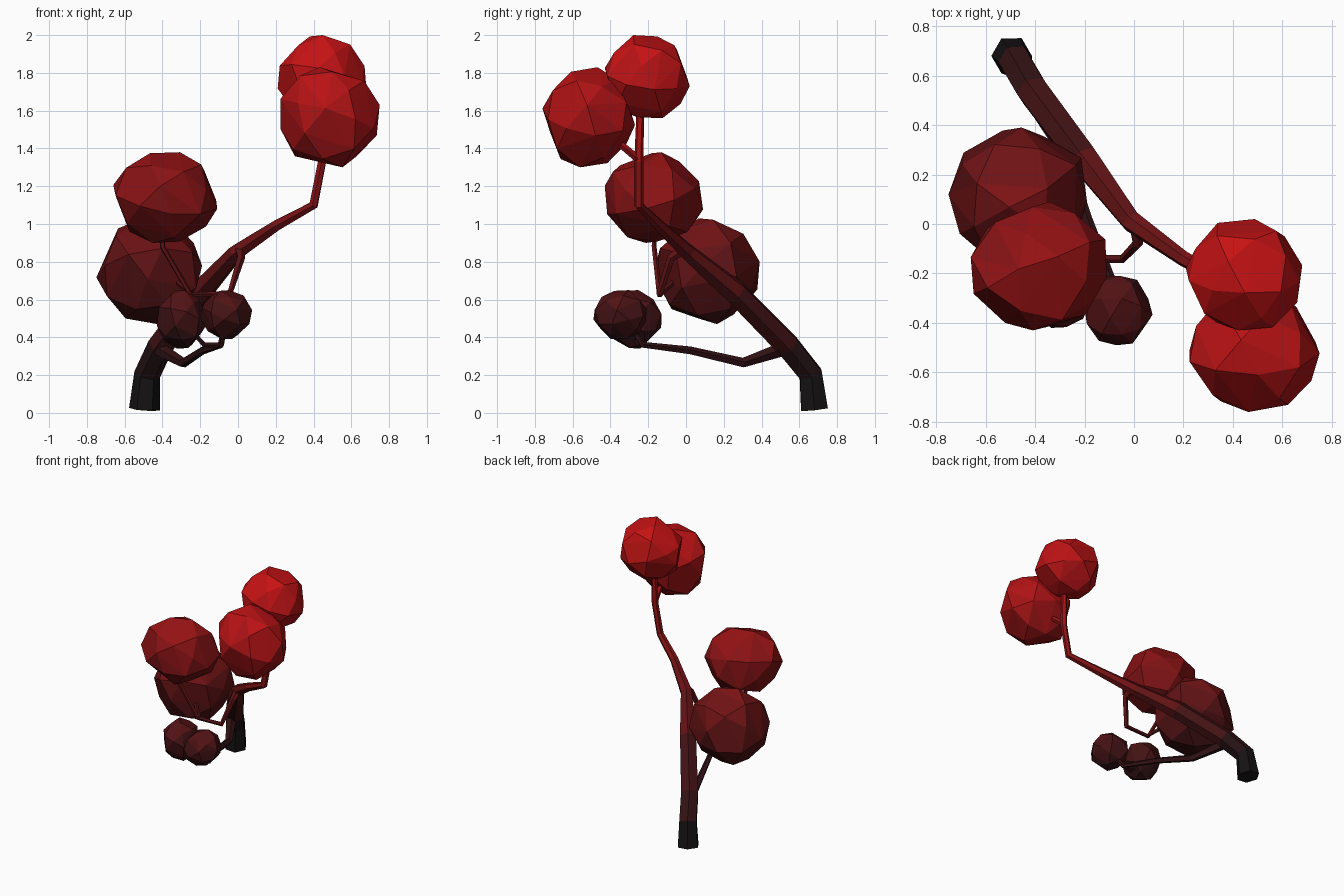
import bpy, bmesh, math, random
from mathutils import Vector

if "Cube" in bpy.data.objects:
    bpy.data.objects.remove(bpy.data.objects["Cube"])

random.seed(4)
BANDS = 14
mats = []
# Colour ramp from black at the ground to red at the top
for i in range(BANDS):
    t = (i + 0.5) / BANDS
    m = bpy.data.materials.new("red_band_%02d" % i)
    m.diffuse_color = (0.006 + 0.6 * t ** 1.8, 0.006, 0.007, 1)
    m.use_nodes = True
    m.node_tree.nodes["Principled BSDF"].inputs["Base Color"].default_value = m.diffuse_color
    mats.append(m)


def finish(bm, name):
    bmesh.ops.recalc_face_normals(bm, faces=bm.faces)
    me = bpy.data.meshes.new(name)
    for m in mats:
        me.materials.append(m)
    for f in bm.faces:
        z = f.calc_center_median().z
        f.material_index = max(0, min(BANDS - 1, int(z / 2 * BANDS)))
    bm.to_mesh(me)
    bm.free()
    bpy.context.collection.objects.link(bpy.data.objects.new(name, me))


def limb(name, path, sides=6):
    """Tapered tube along (x, y, z, radius) points."""
    bm = bmesh.new()
    pts = [Vector(p[:3]) for p in path]
    rings, side = [], Vector((1, 0, 0))
    for i, p in enumerate(pts):
        a = (p - pts[i - 1]).normalized() if i else Vector()
        b = (pts[i + 1] - p).normalized() if i < len(pts) - 1 else Vector()
        t = (a + b).normalized()
        u = side - t * side.dot(t)
        if u.length < 0.1:
            u = t.orthogonal()
        side = u.normalized()
        v = t.cross(side)
        ring = []
        for k in range(sides):
            ang = 2 * math.pi * k / sides
            ring.append(bm.verts.new(p + path[i][3] * (side * math.cos(ang) + v * math.sin(ang))))
        rings.append(ring)
    for r0, r1 in zip(rings, rings[1:]):
        for k in range(sides):
            j = (k + 1) % sides
            bm.faces.new((r0[k], r0[j], r1[j], r1[k]))
    bm.faces.new(rings[0][::-1])
    bm.faces.new(rings[-1])
    finish(bm, name)


def foliage(name, xs, ys, zs):
    """Faceted ball of pentagons and triangles, fitted to the given extents."""
    src = bmesh.new()
    bmesh.ops.create_icosphere(src, subdivisions=2, radius=1)
    pts = [v.co.normalized() for v in src.verts if len(v.link_edges) == 6]
    src.free()
    rot = Vector([random.uniform(-1, 1) for _ in range(3)]).to_track_quat('Z', 'Y')
    pts = [rot @ p + Vector([random.uniform(-.04, .04) for _ in range(3)]) for p in pts]
    ext = (xs, ys, zs)
    lo = [min(p[k] for p in pts) for k in range(3)]
    hi = [max(p[k] for p in pts) for k in range(3)]
    bm = bmesh.new()
    for p in pts:
        bm.verts.new([ext[k][0] + (p[k] - lo[k]) / (hi[k] - lo[k]) * (ext[k][1] - ext[k][0])
                      for k in range(3)])
    bmesh.ops.convex_hull(bm, input=bm.verts)
    finish(bm, name)


# Trunk leaning forward and to the right
limb("trunk", [(-.495, .68, .02, .082), (-.48, .66, .205, .07), (-.41, .54, .355, .07),
               (-.2, .26, .64, .066), (-.01, .01, .85, .045), (.2, -.14, .99, .032),
               (.4, -.25, 1.1, .026), (.445, -.25, 1.33, .024), (.45, -.24, 1.65, .02)])
limb("upper_twig", [(.445, -.25, 1.34, .02), (.46, -.32, 1.4, .02), (.48, -.45, 1.5, .015)], 5)

# Low branch with its fork
limb("low_branch", [(-.42, .52, .34, .04), (-.29, .30, .265, .027), (-.19, .02, .33, .022),
                    (-.09, -.23, .36, .018), (-.06, -.32, .5, .012)], 5)
limb("low_twig", [(-.09, -.22, .36, .015), (-.18, -.25, .36, .014), (-.29, -.28, .48, .012)], 5)

# Drooping middle branch with its fork
limb("middle_branch", [(.01, -.02, .86, .03), (.015, -.08, .82, .022), (-.045, -.14, .63, .018),
                       (-.25, -.14, .625, .016), (-.4, -.17, .88, .014), (-.4, -.17, 1.1, .012)], 5)
limb("middle_twig", [(-.24, -.14, .625, .014), (-.33, -.06, .7, .014), (-.45, .08, .75, .012)], 5)

# Leaf clusters
foliage("left_foliage_low", (-.75, -.19), (-.16, .39), (.47, 1.03))
foliage("left_foliage_high", (-.66, -.11), (-.43, .09), (.9, 1.38))
foliage("top_foliage", (.21, .68), (-.43, .02), (1.56, 2.0))
foliage("top_foliage_front", (.225, .75), (-.76, -.27), (1.3, 1.83))
foliage("small_foliage_left", (-.43, -.17), (-.42, -.13), (.34, .65))
foliage("small_foliage_right", (-.2, .075), (-.49, -.21), (.39, .65))
